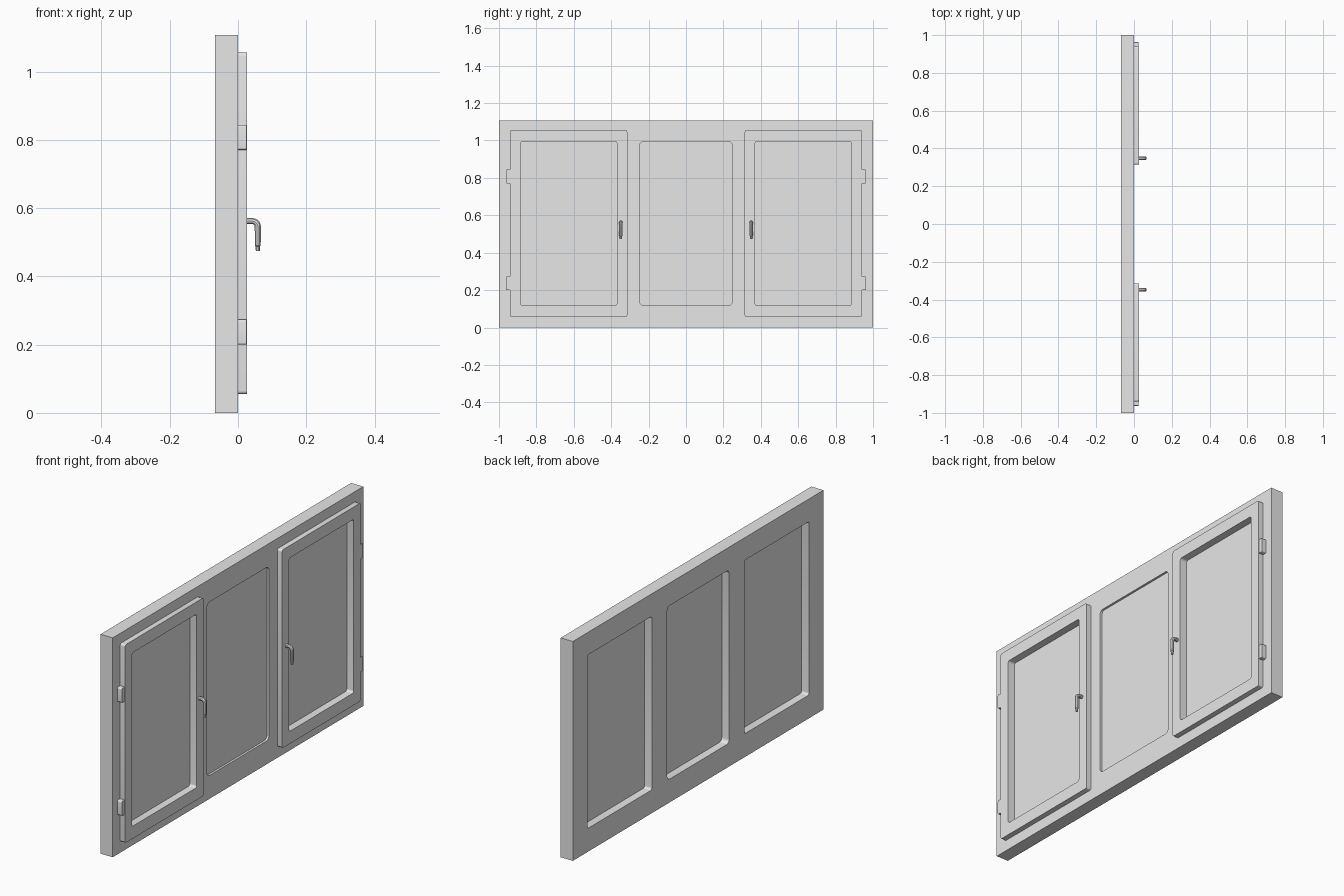
import bpy
import math
from mathutils import Matrix

if "Cube" in bpy.data.objects:
    bpy.data.objects.remove(bpy.data.objects["Cube"], do_unlink=True)

grey = bpy.data.materials.new("light_grey")
grey.use_nodes = True
COLOUR = (0.8, 0.8, 0.8, 1)
grey.diffuse_color = COLOUR
grey.node_tree.nodes["Principled BSDF"].inputs["Base Color"].default_value = COLOUR

# Maps a flat outline (across, up, depth) to (y, z, x)
UPRIGHT = Matrix(((0, 0, 1, 0), (1, 0, 0, 0), (0, 1, 0, 0), (0, 0, 0, 1)))
BOTTOM, TOP = 0.118, 0.994


def rounded_rect(y0, y1, z0, z1, r, steps=5):
    if r == 0:
        return [(y0, z0), (y1, z0), (y1, z1), (y0, z1)]
    points = []
    corners = [(y1 - r, z1 - r), (y0 + r, z1 - r), (y0 + r, z0 + r), (y1 - r, z0 + r)]
    for i, (cy, cz) in enumerate(corners):
        for k in range(steps + 1):
            a = math.pi / 2 * (i + k / steps)
            points.append((cy + r * math.cos(a), cz + r * math.sin(a)))
    return points


def curve_to_mesh(name, curve, matrix=Matrix()):
    temp = bpy.data.objects.new(name + "_curve", curve)
    bpy.context.collection.objects.link(temp)
    graph = bpy.context.evaluated_depsgraph_get()
    mesh = bpy.data.meshes.new_from_object(temp.evaluated_get(graph))
    bpy.data.objects.remove(temp, do_unlink=True)
    mesh.transform(matrix)
    mesh.materials.clear()
    mesh.materials.append(grey)
    obj = bpy.data.objects.new(name, mesh)
    bpy.context.collection.objects.link(obj)
    bpy.ops.object.select_all(action="DESELECT")
    obj.select_set(True)
    bpy.context.view_layer.objects.active = obj
    bpy.ops.object.shade_smooth_by_angle(angle=math.radians(35))
    return obj


def panel(name, outlines, x0, x1):
    """Extrude an outline, with any further outlines cut out as holes."""
    curve = bpy.data.curves.new(name, "CURVE")
    curve.dimensions = "2D"
    curve.fill_mode = "BOTH"
    curve.extrude = (x1 - x0) / 2
    for outline in outlines:
        spline = curve.splines.new("POLY")
        spline.points.add(len(outline) - 1)
        for p, (a, b) in zip(spline.points, outline):
            p.co = (a, b, 0, 1)
        spline.use_cyclic_u = True
    return curve_to_mesh(name, curve, Matrix.Translation(((x0 + x1) / 2, 0, 0)) @ UPRIGHT)


def handle(name, y):
    """Bent lever: out from the sash, round the elbow, then down."""
    curve = bpy.data.curves.new(name, "CURVE")
    curve.dimensions = "3D"
    curve.bevel_depth = 0.0095
    curve.bevel_resolution = 3
    curve.use_fill_caps = True
    r, ex, ez = 0.016, 0.042, 0.546
    path = [(0.024, ez + r, 1)]
    for k in range(7):
        a = math.pi / 2 * (1 - k / 6)
        path.append((ex + r * math.cos(a), ez + r * math.sin(a), 1))
    path += [(0.058, 0.49, 0.95), (0.058, 0.488, 0.7), (0.058, 0.474, 0.65)]
    spline = curve.splines.new("POLY")
    spline.points.add(len(path) - 1)
    for p, (x, z, radius) in zip(spline.points, path):
        p.co = (x, y, z, 1)
        p.radius = radius
    return curve_to_mesh(name, curve)


def span(side, a, b):
    return sorted((side * a, side * b))


# Main frame with three openings
openings = [(*span(s, 0.369, 0.885), BOTTOM, TOP, 0.012) for s in (-1, 1)]
centre = (-0.247, 0.247, BOTTOM, TOP, 0.02)
panel("window_frame",
      [rounded_rect(-1, 1, 0, 1.108, 0)] + [rounded_rect(*o) for o in openings + [centre]],
      -0.068, 0)

# Centre pane
panel("centre_pane", [rounded_rect(-0.255, 0.255, 0.11, 1.0, 0)], -0.027, -0.011)

# Opening sashes with panes, handles and hinges
for side, label in ((-1, "right"), (1, "left")):
    inner = (*span(side, 0.369, 0.885), BOTTOM, TOP, 0.012)
    outer = (*span(side, 0.314, 0.94), 0.055, 1.056, 0.01)
    panel(label + "_sash", [rounded_rect(*outer), rounded_rect(*inner)], 0, 0.027)
    panel(label + "_pane", [rounded_rect(*span(side, 0.36, 0.892), 0.11, 1.0, 0)], -0.027, -0.011)
    handle(label + "_handle", side * 0.348)
    for z, place in ((0.2, "lower"), (0.771, "upper")):
        panel(f"{label}_{place}_hinge",
              [rounded_rect(*span(side, 0.93, 0.963), z, z + 0.073, 0.006)], 0, 0.025)
